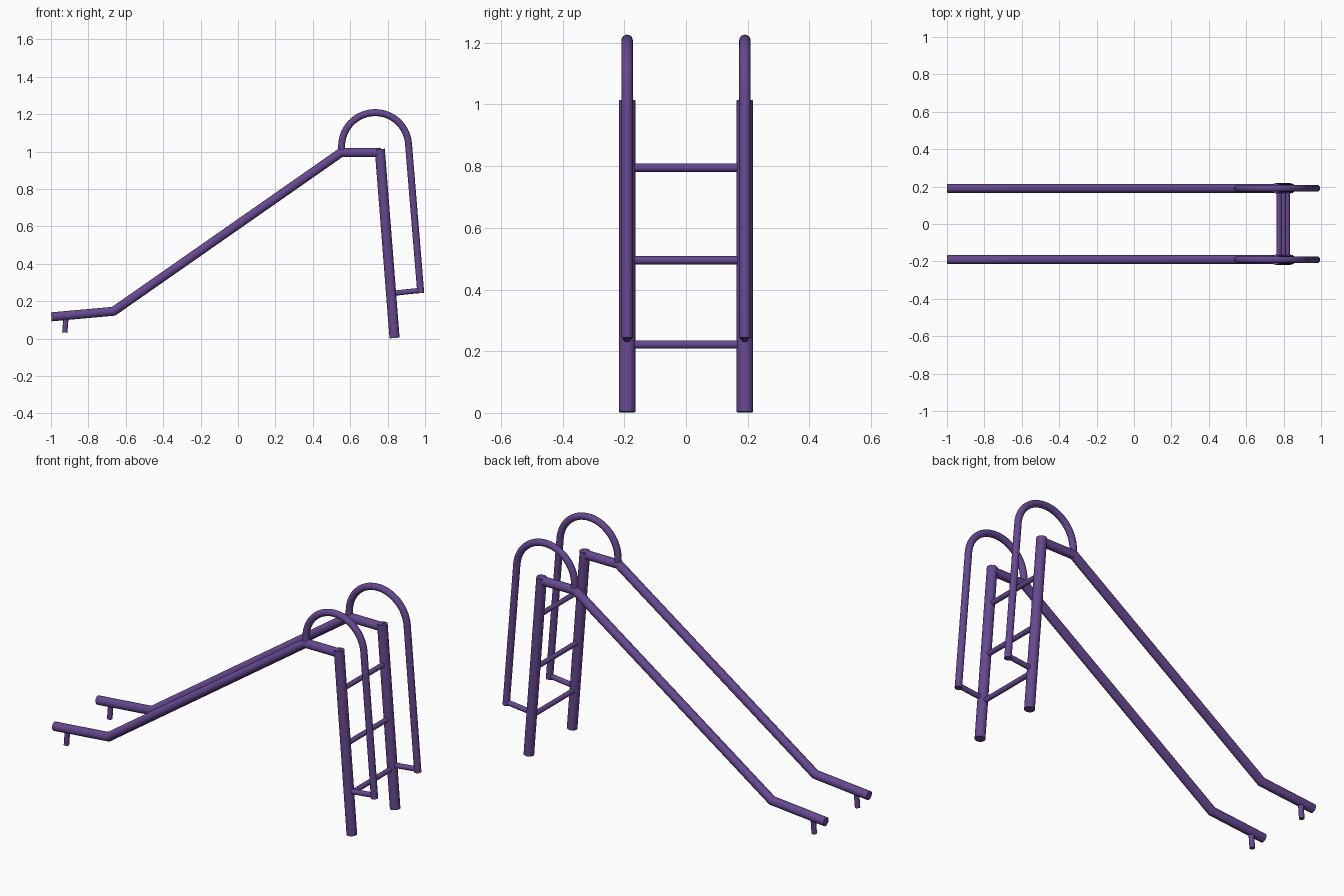
import bpy, bmesh, math
from mathutils import Vector

if "Cube" in bpy.data.objects:
    bpy.data.objects.remove(bpy.data.objects["Cube"])

SIDE_Y = 0.191
SIDES = 24

purple = bpy.data.materials.new("purple_paint")
purple.diffuse_color = (0.13, 0.065, 0.28, 1)
purple.use_nodes = True
purple.node_tree.nodes["Principled BSDF"].inputs["Base Color"].default_value = purple.diffuse_color


def finish(obj):
    obj.data.materials.append(purple)
    bpy.ops.object.select_all(action='DESELECT')
    obj.select_set(True)
    bpy.context.view_layer.objects.active = obj
    bpy.ops.object.shade_smooth_by_angle(angle=math.radians(25))


def tube(name, path, radius):
    """Mitred round tube along an (x, z) path, mirrored to the other side."""
    pts = [Vector(p) for p in path]
    bm = bmesh.new()
    rings = []
    for i, p in enumerate(pts):
        a = (p - pts[i - 1]).normalized() if i > 0 else None
        b = (pts[i + 1] - p).normalized() if i < len(pts) - 1 else None
        t = ((a or b) + (b or a)).normalized()
        stretch = 1 / t.dot(a or b)
        n = Vector((-t.y, t.x)) * stretch * radius
        ring = []
        for k in range(SIDES):
            ang = 2 * math.pi * k / SIDES
            q = p + n * math.cos(ang)
            ring.append(bm.verts.new((q.x, SIDE_Y + radius * math.sin(ang), q.y)))
        rings.append(ring)
    for r, s in zip(rings, rings[1:]):
        for k in range(SIDES):
            j = (k + 1) % SIDES
            bm.faces.new((r[k], r[j], s[j], s[k]))
    bm.faces.new(rings[0])
    bm.faces.new(rings[-1])
    bmesh.ops.recalc_face_normals(bm, faces=bm.faces)
    mesh = bpy.data.meshes.new(name)
    bm.to_mesh(mesh)
    bm.free()
    obj = bpy.data.objects.new(name, mesh)
    bpy.context.collection.objects.link(obj)
    mirror = obj.modifiers.new("mirror", 'MIRROR')
    mirror.use_axis = (False, True, False)
    mirror.use_mirror_merge = False
    finish(obj)
    return obj


# Ladder posts
POST_TOP, POST_BOTTOM = (0.758, 1.013), (0.837, 0.003)
tube("ladder_posts", [POST_TOP, POST_BOTTOM], 0.027)

# Long slide rails with bent ends
tube("slide_rails", [(-0.998, 0.116), (-0.665, 0.146), (0.55, 0.994), (0.765, 0.994)], 0.024)

# Short feet under the slide exit
tube("exit_feet", [(-0.919, 0.122), (-0.926, 0.032)], 0.014)

# Arched handrails
cx, cz, r = 0.733, 1.029, 0.179
arc = [(cx - r * math.cos(t), cz + r * math.sin(t))
       for t in (math.radians(175) * i / 28 for i in range(29))]
tube("arched_handrails", [(cx - r, 0.994)] + arc + [(0.977, 0.243)], 0.0185)

# Braces from handrails to posts
tube("handrail_braces", [(0.82, 0.241), (0.977, 0.258)], 0.014)

# Ladder rungs
for i, z in enumerate((0.222, 0.495, 0.795)):
    f = (POST_TOP[1] - z) / (POST_TOP[1] - POST_BOTTOM[1])
    x = POST_TOP[0] + f * (POST_BOTTOM[0] - POST_TOP[0])
    bpy.ops.mesh.primitive_cylinder_add(vertices=SIDES, radius=0.0135, depth=2 * SIDE_Y,
                                        location=(x, 0, z), rotation=(math.pi / 2, 0, 0))
    rung = bpy.context.object
    rung.name = f"ladder_rung_{i + 1}"
    finish(rung)
